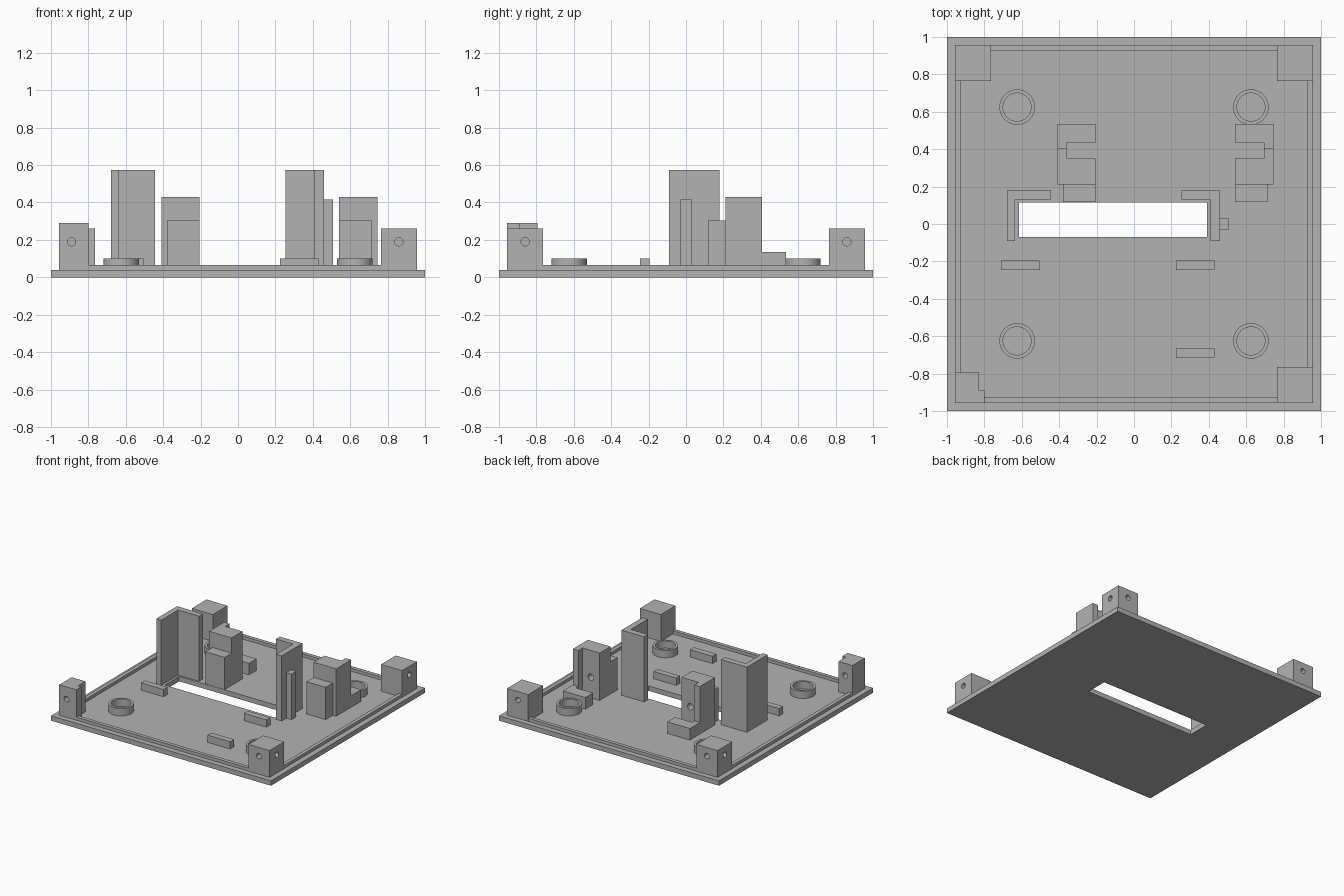
import bpy
import bmesh
import math
from mathutils import Vector

cube = bpy.data.objects.get("Cube")
if cube:
    bpy.data.objects.remove(cube, do_unlink=True)

GREY = (0.45, 0.45, 0.45, 1.0)
grey = bpy.data.materials.new("plain_grey")
grey.use_nodes = True
grey.diffuse_color = GREY
grey.node_tree.nodes["Principled BSDF"].inputs["Base Color"].default_value = GREY

FLOOR = 0.04
SINK = 0.03   # parts start slightly inside the plate


def rect(x0, x1, y0, y1):
    return [(x0, y0), (x1, y0), (x1, y1), (x0, y1)]


def circle(cx, cy, r, n=40):
    return [(cx + r * math.cos(math.tau * i / n), cy + r * math.sin(math.tau * i / n))
            for i in range(n)]


def prism(name, outer, z0, z1, inner=None):
    """Extrude an outline upward, optionally with a matching hole outline."""
    bm = bmesh.new()
    levels = []
    for loop in [outer] + ([inner] if inner else []):
        levels.append([[bm.verts.new((x, y, z)) for x, y in loop] for z in (z0, z1)])
    n = len(outer)
    for low, high in levels:
        for i in range(n):
            j = (i + 1) % n
            bm.faces.new((low[i], low[j], high[j], high[i]))
    for level in (0, 1):
        if inner:
            a, b = levels[0][level], levels[1][level]
            for i in range(n):
                j = (i + 1) % n
                bm.faces.new((a[i], a[j], b[j], b[i]))
        else:
            bm.faces.new(levels[0][level])
    bmesh.ops.recalc_face_normals(bm, faces=bm.faces)
    mesh = bpy.data.meshes.new(name)
    bm.to_mesh(mesh)
    bm.free()
    mesh.materials.append(grey)
    obj = bpy.data.objects.new(name, mesh)
    bpy.context.collection.objects.link(obj)
    return obj


def activate(obj):
    bpy.ops.object.select_all(action='DESELECT')
    obj.select_set(True)
    bpy.context.view_layer.objects.active = obj


def drill(obj, start, direction, depth, radius=0.022):
    """Cut a round hole going inward from a point on a face."""
    d = Vector(direction)
    centre = Vector(start) + d * (depth - 0.02) / 2
    bpy.ops.mesh.primitive_cylinder_add(
        vertices=24, radius=radius, depth=depth + 0.02, location=centre,
        rotation=d.to_track_quat('Z', 'Y').to_euler())
    cutter = bpy.context.object
    cutter.name = "hole_cutter"
    cutter.hide_render = True
    cutter.data.materials.append(grey)
    mod = obj.modifiers.new("hole", 'BOOLEAN')
    mod.operation = 'DIFFERENCE'
    mod.solver = 'EXACT'
    mod.object = cutter
    activate(obj)
    bpy.ops.object.modifier_apply(modifier=mod.name)
    bpy.data.objects.remove(cutter, do_unlink=True)


def smooth(obj):
    activate(obj)
    bpy.ops.object.shade_smooth_by_angle(angle=math.radians(30))


# Base plate with slot, and raised rim
prism("base_plate", rect(-1, 1, -1, 1), 0, FLOOR, rect(-0.615, 0.39, -0.07, 0.115))
prism("rim", rect(-0.955, 0.955, -0.955, 0.955), SINK, 0.065,
      rect(-0.925, 0.925, -0.925, 0.925))

# Round sockets
for sx in (-1, 1):
    for sy in (-1, 1):
        c = (0.625 * sx, 0.625 * sy)
        smooth(prism("round_socket", circle(*c, 0.095), SINK, 0.10, circle(*c, 0.075)))

# Three square corner posts, each with a blind hole in both outer faces
for sx, sy in ((1, 1), (1, -1), (-1, 1)):
    xs = sorted((0.765 * sx, 0.956 * sx))
    ys = sorted((0.765 * sy, 0.956 * sy))
    post = prism("corner_post", rect(*xs, *ys), SINK, 0.26)
    drill(post, (0.956 * sx, 0.86 * sy, 0.19), (-sx, 0, 0), 0.12)
    drill(post, (0.86 * sx, 0.956 * sy, 0.19), (0, -sy, 0), 0.12)
    smooth(post)

# Taller notched corner post with a through hole
post = prism("notched_corner_post",
             [(-0.956, -0.956), (-0.80, -0.956), (-0.80, -0.89),
              (-0.83, -0.89), (-0.83, -0.795), (-0.956, -0.795)], SINK, 0.29)
drill(post, (-0.89, -0.956, 0.19), (0, 1, 0), 0.2)
smooth(post)

# Tall angle walls at the slot ends
prism("left_angle_wall",
      [(-0.68, -0.09), (-0.635, -0.09), (-0.635, 0.13), (-0.445, 0.13),
       (-0.445, 0.18), (-0.68, 0.18)], SINK, 0.575)
prism("right_angle_wall",
      [(0.46, -0.09), (0.46, 0.18), (0.255, 0.18), (0.255, 0.13),
       (0.41, 0.13), (0.41, -0.09)], SINK, 0.575)
prism("wall_rib", rect(0.455, 0.507, -0.03, 0.03), SINK, 0.415)

# Mirrored pair of stepped brackets
MID = 0.1675
for s in (-1, 1):
    def place(points):
        return [(MID + s * x, y) for x, y in points]

    # Tall block and front step are one drilled body
    tall = prism("bracket_body",
                 place([(0.3725, 0.21), (0.5775, 0.21), (0.5775, 0.405),
                        (0.5275, 0.405), (0.5275, 0.35), (0.3725, 0.35)]), SINK, 0.43)
    drill(tall, (MID + s * 0.4525, 0.35, 0.21), (0, -1, 0), 0.12, 0.026)
    smooth(tall)
    prism("bracket_front_step", place(rect(0.3725, 0.5475, 0.118, 0.21)), SINK, 0.305)
    prism("bracket_rear_foot",
          place([(0.5275, 0.405), (0.5775, 0.405), (0.5775, 0.535),
                 (0.3725, 0.535), (0.3725, 0.435), (0.5275, 0.435)]), SINK, 0.135)

# Low locating bars
for x, y in ((-0.71, -0.245), (0.225, -0.245), (0.225, -0.715)):
    prism("locating_bar", rect(x, x + 0.205, y, y + 0.05), SINK, 0.10)
